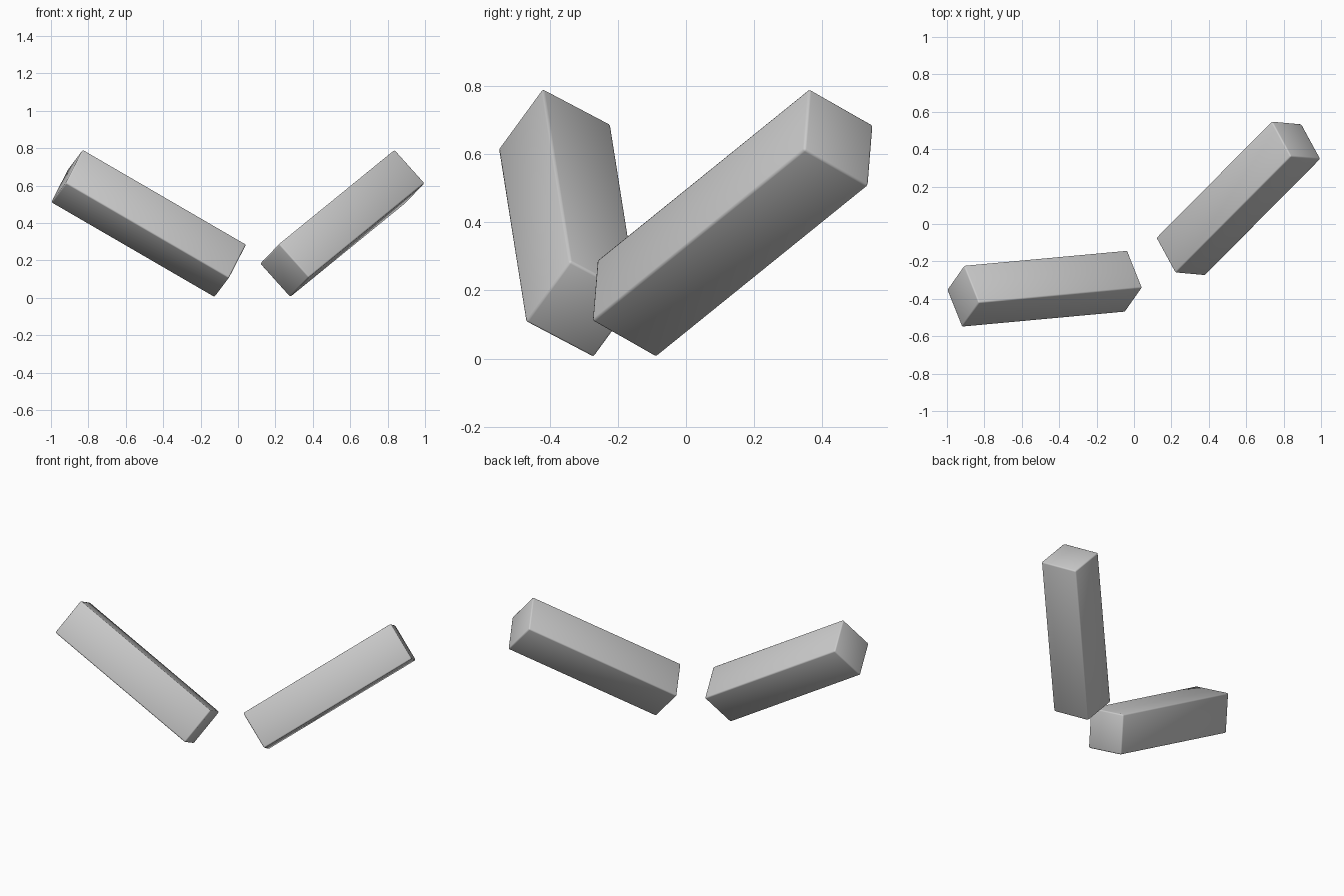
import bpy
import bmesh
from mathutils import Matrix, Vector

cube = bpy.data.objects.get("Cube")
if cube:
    bpy.data.objects.remove(cube, do_unlink=True)

LENGTH, WIDTH, BEVEL = 1.013, 0.24, 0.008

grey = bpy.data.materials.new("plain grey")
grey.use_nodes = True
colour = (0.6, 0.6, 0.6, 1.0)
grey.diffuse_color = colour
grey.node_tree.nodes["Principled BSDF"].inputs["Base Color"].default_value = colour


def make_bar(name, centre, along, side):
    """Square bar with softened edges, its long axis running along a direction."""
    x = Vector(along).normalized()
    z = x.cross(Vector(side)).normalized()
    y = z.cross(x)
    turn = Matrix((x, y, z)).transposed().to_4x4()

    mesh = bpy.data.meshes.new(name)
    bm = bmesh.new()
    bmesh.ops.create_cube(bm, size=1.0)
    bmesh.ops.scale(bm, vec=(LENGTH, WIDTH, WIDTH), verts=bm.verts)
    bmesh.ops.bevel(bm, geom=bm.edges[:], offset=BEVEL, segments=2,
                    profile=0.5, affect='EDGES')
    for face in bm.faces:
        face.smooth = True
    bm.to_mesh(mesh)
    bm.free()

    mesh.materials.append(grey)
    bar = bpy.data.objects.new(name, mesh)
    bar.matrix_world = Matrix.Translation(centre) @ turn
    bpy.context.collection.objects.link(bar)
    return bar


# Two separate bars leaning apart, low ends towards the middle
make_bar("right_bar", (-0.478, -0.346, 0.398), (-0.87, -0.08, 0.505), (-0.08, 0.2, -0.105))
make_bar("left_bar", (0.558, 0.137, 0.398), (0.62, 0.625, 0.505), (-0.1, 0.19, -0.105))
